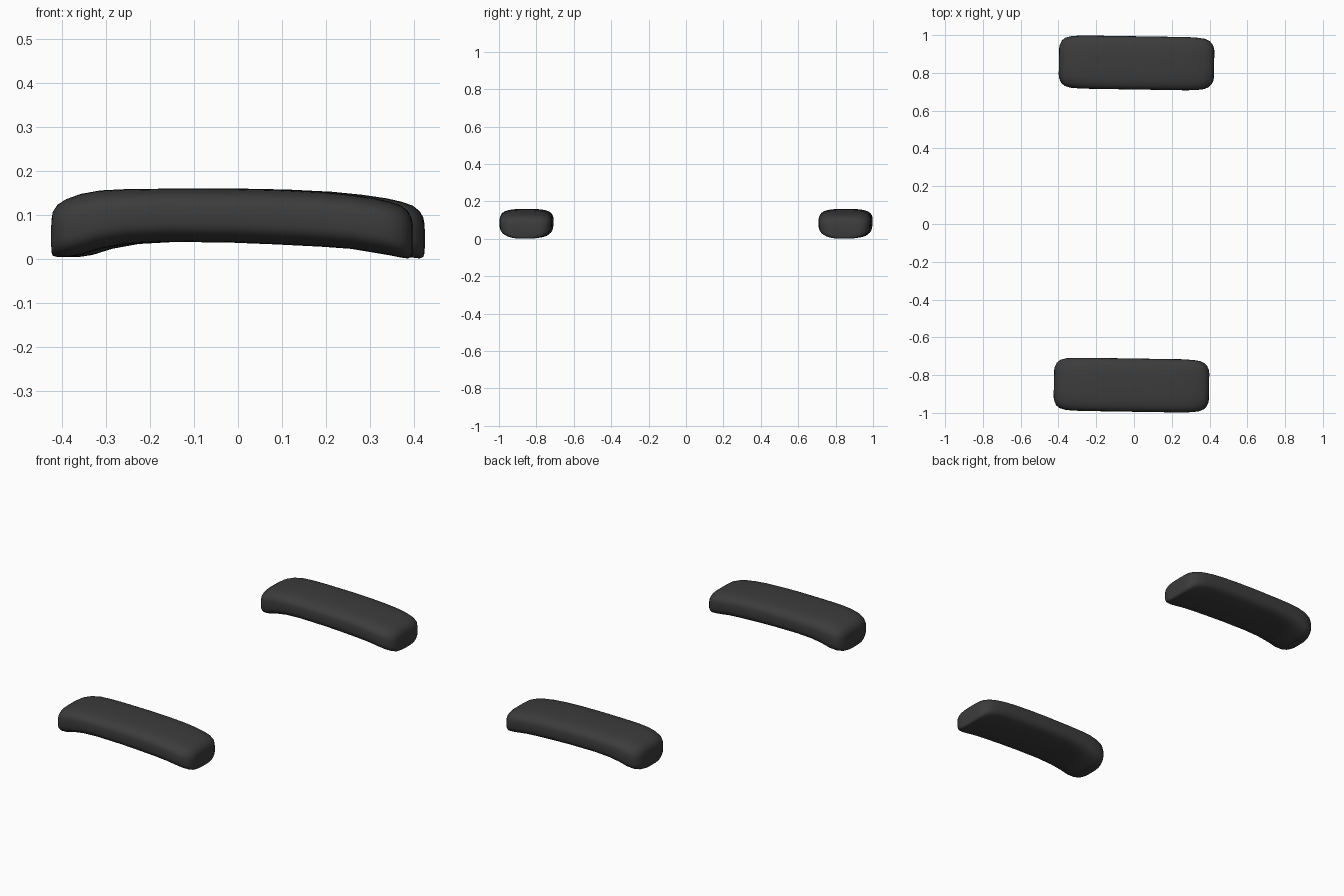
import bpy, bmesh, math

if "Cube" in bpy.data.objects:
    bpy.data.objects.remove(bpy.data.objects["Cube"])

mat = bpy.data.materials.new("dark_rubber")
mat.diffuse_color = (0.045, 0.045, 0.045, 1)
mat.use_nodes = True
mat.node_tree.nodes["Principled BSDF"].inputs["Base Color"].default_value = mat.diffuse_color

# Pad stations along its length: x, half width, top z, bottom z
STATIONS = [
    (-0.411, 0.070, 0.090, 0.014), (-0.408, 0.088, 0.108, 0.007),
    (-0.397, 0.113, 0.124, 0.004), (-0.378, 0.128, 0.136, 0.004),
    (-0.345, 0.137, 0.148, 0.009), (-0.300, 0.140, 0.156, 0.023),
    (-0.240, 0.141, 0.159, 0.034), (-0.150, 0.141, 0.160, 0.039),
    (0.000, 0.141, 0.160, 0.037), (0.100, 0.141, 0.158, 0.033),
    (0.200, 0.141, 0.153, 0.028), (0.270, 0.141, 0.146, 0.023),
    (0.325, 0.138, 0.138, 0.014), (0.360, 0.133, 0.130, 0.008),
    (0.385, 0.122, 0.121, 0.003), (0.400, 0.106, 0.109, 0.001),
    (0.408, 0.088, 0.095, 0.004), (0.411, 0.070, 0.080, 0.012),
]
SIDES = 48
TILT = math.radians(-0.9)


def power(v, n):
    return math.copysign(abs(v) ** (2 / n), v)


def arm_pad(name, side):
    bm = bmesh.new()
    rings = []
    # Rounded-rectangle cross-sections
    for x, hw, top, bottom in STATIONS:
        mid, hh = (top + bottom) / 2, (top - bottom) / 2
        ring = []
        for i in range(SIDES):
            a = 2 * math.pi * i / SIDES
            y = hw * power(math.cos(a), 3.2)
            z = mid + hh * power(math.sin(a), 3.2)
            ring.append(bm.verts.new((x, side * 0.853 + y, z)))
        rings.append(ring)
    # Skin and end caps
    for a, b in zip(rings, rings[1:]):
        for i in range(SIDES):
            j = (i + 1) % SIDES
            bm.faces.new((a[i], a[j], b[j], b[i]))
    bm.faces.new(rings[0])
    bm.faces.new(rings[-1])
    bmesh.ops.recalc_face_normals(bm, faces=bm.faces)
    me = bpy.data.meshes.new(name)
    bm.to_mesh(me)
    bm.free()
    me.materials.append(mat)
    ob = bpy.data.objects.new(name, me)
    bpy.context.collection.objects.link(ob)
    ob.rotation_euler.z = TILT
    bpy.ops.object.select_all(action='DESELECT')
    ob.select_set(True)
    bpy.context.view_layer.objects.active = ob
    bpy.ops.object.shade_smooth_by_angle(angle=math.radians(50))


# Front and rear pads, mirrored about the centre and turned slightly together
arm_pad("front_arm_pad", -1)
arm_pad("rear_arm_pad", 1)
